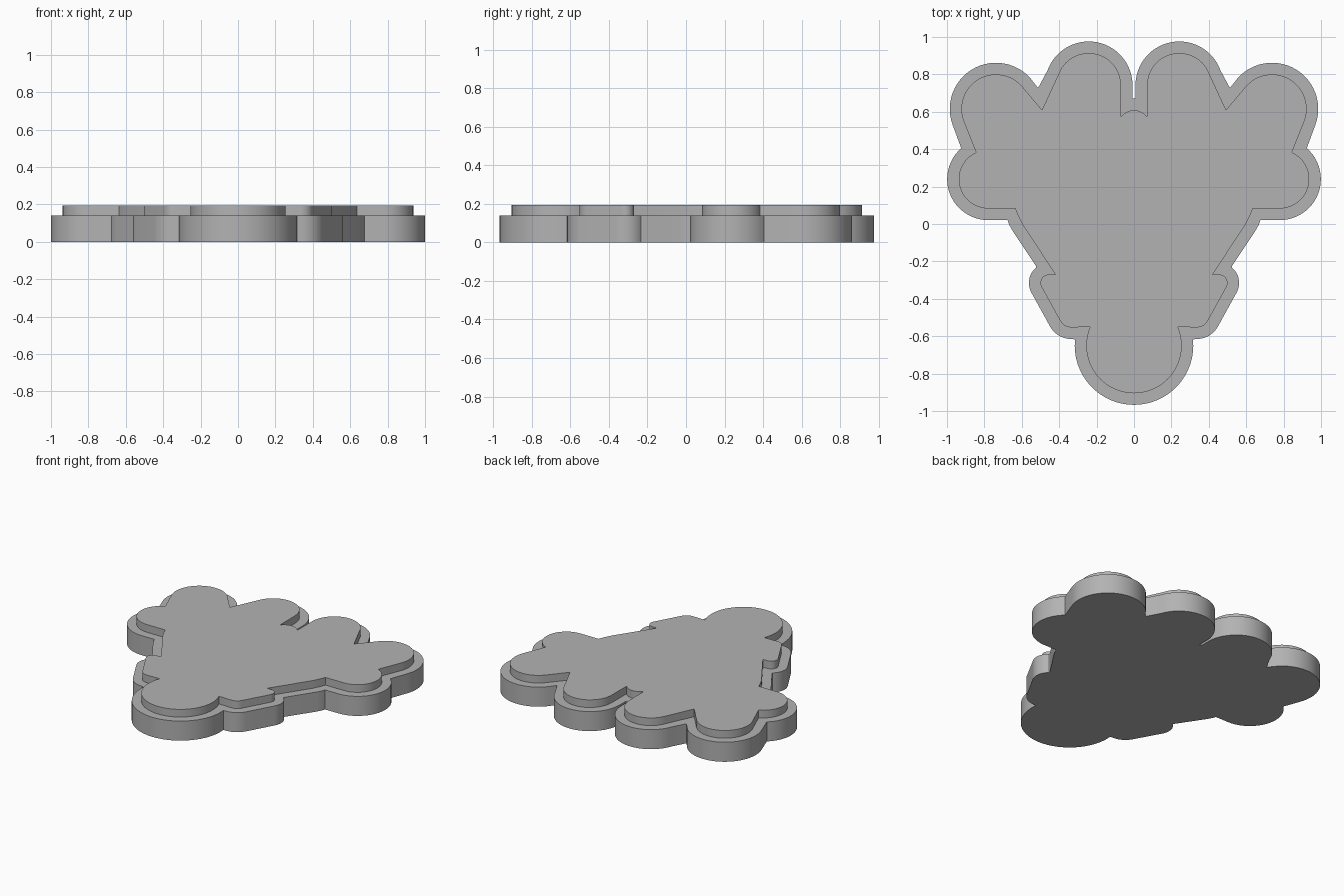
import bpy, bmesh
from math import cos, sin, radians

cube = bpy.data.objects.get("Cube")
if cube:
    bpy.data.objects.remove(cube, do_unlink=True)

grey = bpy.data.materials.new("plain grey")
grey.use_nodes = True
colour = (0.45, 0.45, 0.45, 1)
grey.diffuse_color = colour
grey.node_tree.nodes["Principled BSDF"].inputs["Base Color"].default_value = colour


def arc(x, y, r, start, end):
    """Points along an arc, angles in degrees."""
    n = max(4, int(abs(end - start) / 6))
    angles = [radians(start + (end - start) * i / n) for i in range(n + 1)]
    return [(x + r * cos(a), y + r * sin(a)) for a in angles]


def outline(rim, cuts, waist):
    """Left half of the paw shape, grown by rim; cuts are the arc ends at the notches."""
    heel, spur, side, outer_toe, centre = cuts
    half = arc(0, -0.65, 0.255 + rim, -90, heel)                # heel lobe
    half += arc(0.335, -0.485, 0.068 + rim, -90, -30)           # spur, lower corner
    half += arc(0.455, -0.315, 0.045 + rim, -30, spur)          # spur, upper corner
    half += waist                                               # sloping waist
    half += arc(0.78, 0.24, 0.157 + rim, -90, side)             # side lobe
    half += arc(0.738, 0.615, 0.185 + rim, -21, 137)            # outer toe
    half += [outer_toe]                                         # notch between toes
    half += arc(0.242, 0.742, 0.172 + rim, 20, 180)             # inner toe
    half += arc(0, 0.522, 0.086 + rim, centre, 90)              # middle notch
    return half + [(-x, y) for x, y in reversed(half) if x > 0.001]


def slab(name, points, bottom, top):
    """Extruded flat plate."""
    bm = bmesh.new()
    face = bm.faces.new([bm.verts.new((x, y, bottom)) for x, y in points])
    grown = bmesh.ops.extrude_face_region(bm, geom=[face], use_keep_orig=True)
    verts = [v for v in grown["geom"] if isinstance(v, bmesh.types.BMVert)]
    bmesh.ops.translate(bm, verts=verts, vec=(0, 0, top - bottom))
    bmesh.ops.recalc_face_normals(bm, faces=bm.faces)
    mesh = bpy.data.meshes.new(name)
    bm.to_mesh(mesh)
    bm.free()
    mesh.materials.append(grey)
    obj = bpy.data.objects.new(name, mesh)
    bpy.context.collection.objects.link(obj)
    bpy.ops.object.select_all(action="DESELECT")
    obj.select_set(True)
    bpy.context.view_layer.objects.active = obj
    bpy.ops.object.shade_smooth_by_angle(angle=radians(30))


base = outline(0.062, (6, 50, 49, (0.513, 0.727), 87),
               [(0.524, -0.225), (0.65, -0.035), (0.667, -0.005), (0.676, 0.021)])
plate = outline(0, (23, 90, 66, (0.492, 0.61), 37),
                [(0.42, -0.27), (0.595, -0.005), (0.62, 0.045), (0.635, 0.083)])
slab("base_slab", base, 0, 0.14)
slab("raised_plate", plate, 0.14, 0.195)
